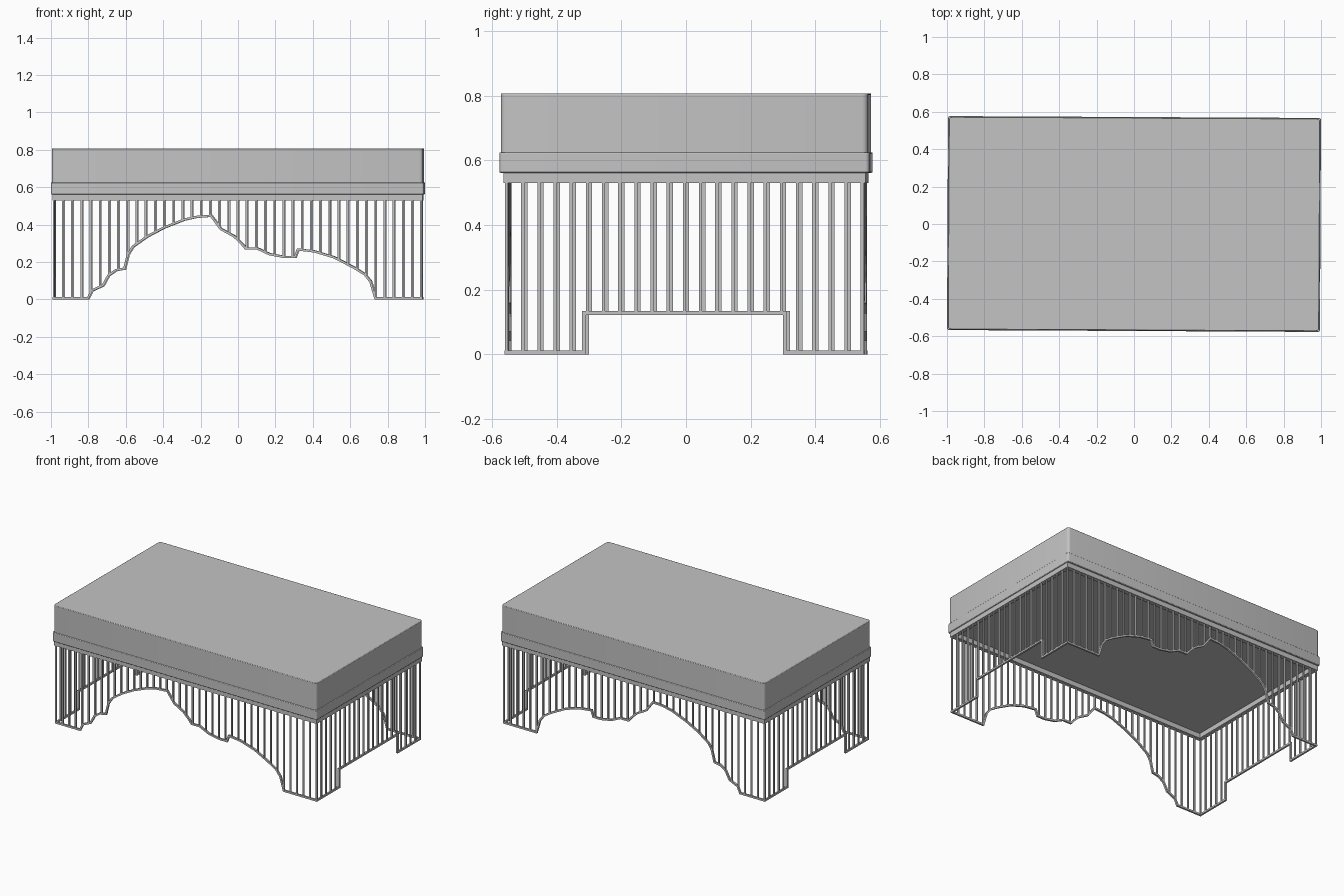
import bpy, bmesh, math
from mathutils import Vector, Matrix

old = bpy.data.objects.get("Cube")
if old:
    bpy.data.objects.remove(old, do_unlink=True)

grey = bpy.data.materials.new("plain grey")
grey.use_nodes = True
GREY = (0.55, 0.55, 0.55, 1)
grey.diffuse_color = GREY
grey.node_tree.nodes["Principled BSDF"].inputs["Base Color"].default_value = GREY

TURN = Matrix.Rotation(math.radians(-0.29), 4, "Z")
HX, HY = 0.982, 0.55          # centre lines of the bar walls
RAIL_Z = 0.54                 # bars end inside the rail
BAR, RIM = 0.010, 0.012


def add_box(bm, lo, hi):
    lo, hi = Vector(lo), Vector(hi)
    size = Matrix.Diagonal((*(hi - lo), 1))
    return bmesh.ops.create_cube(bm, size=1, matrix=Matrix.Translation((lo + hi) / 2) @ size)["verts"]


def finish(name, bm):
    bmesh.ops.recalc_face_normals(bm, faces=bm.faces)
    bm.transform(TURN)
    mesh = bpy.data.meshes.new(name)
    bm.to_mesh(mesh)
    bm.free()
    mesh.materials.append(grey)
    obj = bpy.data.objects.new(name, mesh)
    bpy.context.collection.objects.link(obj)
    return obj


def slab(name, hx, hy, z0, z1, radius):
    """Solid plate with rounded upright corners."""
    bm = bmesh.new()
    add_box(bm, (-hx, -hy, z0), (hx, hy, z1))
    upright = [e for e in bm.edges if abs(e.verts[0].co.z - e.verts[1].co.z) > 0.01]
    bmesh.ops.bevel(bm, geom=upright, offset=radius, segments=4, profile=0.5, affect="EDGES")
    obj = finish(name, bm)
    edge = obj.modifiers.new("soft edge", "BEVEL")
    edge.width, edge.segments, edge.limit_method = 0.003, 2, "ANGLE"
    edge.angle_limit = math.radians(40)
    bpy.ops.object.select_all(action="DESELECT")
    obj.select_set(True)
    bpy.context.view_layer.objects.active = obj
    bpy.ops.object.shade_smooth_by_angle(angle=math.radians(35))


def height(path, u):
    """Height of the lower outline at distance u along the wall."""
    for (a, za), (b, zb) in zip(path, path[1:]):
        if a <= u <= b and b > a:
            return za + (zb - za) * (u - a) / (b - a)
    return path[-1][1]


def wall(name, path, place, bars):
    """Upright bars standing on a square rim that follows the outline."""
    bm = bmesh.new()
    for u in bars:
        add_box(bm, (u - BAR / 2, -BAR / 2, height(path, u)), (u + BAR / 2, BAR / 2, RAIL_Z))
    pts = [Vector(p) for p in path]
    rings = []
    for i, p in enumerate(pts):
        before = (p - pts[i - 1]).normalized() if i else (pts[1] - p).normalized()
        after = (pts[i + 1] - p).normalized() if i < len(pts) - 1 else before
        mid = (before + after).normalized()
        off = Vector((-mid.y, mid.x)) * (RIM / 2 / max(mid.dot(after), 0.5))
        rings.append([bm.verts.new((p.x + s * off.x, y * RIM / 2, p.y + s * off.y))
                      for s, y in ((-1, -1), (1, -1), (1, 1), (-1, 1))])
    for a, b in zip(rings, rings[1:]):
        for k in range(4):
            bm.faces.new((a[k], a[k - 1], b[k - 1], b[k]))
    bm.faces.new(rings[0])
    bm.faces.new(rings[-1])
    bm.transform(place)
    finish(name, bm)


# Table top: thick block over a slightly wider lip
slab("top_block", 0.992, 0.568, 0.62, 0.807, 0.018)
slab("top_lip", 0.997, 0.572, 0.562, 0.625, 0.012)

# Open rail below the lip
bm = bmesh.new()
RX, RY, W, Z0, Z1 = 0.99, 0.56, 0.028, 0.53, 0.565
for s in (-1, 1):
    add_box(bm, (-RX, min(s * RY, s * (RY - W)), Z0), (RX, max(s * RY, s * (RY - W)), Z1))
    add_box(bm, (min(s * RX, s * (RX - W)), W - RY, Z0), (max(s * RX, s * (RX - W)), RY - W, Z1))
finish("under_rail", bm)

# Long walls: wavy arch outline, the same on front and back
F = RIM / 2
ARCH = [(-HX - F, F), (-0.80, F), (-0.78, 0.048), (-0.72, 0.075), (-0.69, 0.13), (-0.65, 0.157),
        (-0.605, 0.165), (-0.587, 0.24), (-0.56, 0.283), (-0.484, 0.337), (-0.393, 0.385),
        (-0.286, 0.427), (-0.217, 0.442), (-0.142, 0.447), (-0.09, 0.377), (-0.02, 0.338),
        (0.02, 0.30), (0.042, 0.273), (0.104, 0.273), (0.17, 0.242), (0.25, 0.227), (0.307, 0.227),
        (0.322, 0.267), (0.41, 0.257), (0.516, 0.225), (0.62, 0.171), (0.68, 0.134),
        (0.71, 0.096), (0.737, F), (HX + F, F)]
for name, side in (("front_wall", -1), ("back_wall", 1)):
    wall(name, ARCH, Matrix.Translation((0, side * HY, 0)), [HX * i / 20 for i in range(-20, 21)])

# Short walls: square notch between two feet
NOTCH = [(-HY, F), (-0.311, F), (-0.311, 0.128), (0.311, 0.128), (0.311, F), (HY, F)]
for name, side in (("right_wall", -1), ("left_wall", 1)):
    place = Matrix.Translation((side * HX, 0, 0)) @ Matrix.Rotation(math.pi / 2, 4, "Z")
    wall(name, NOTCH, place, [HY * i / 11 for i in range(-10, 11)])
